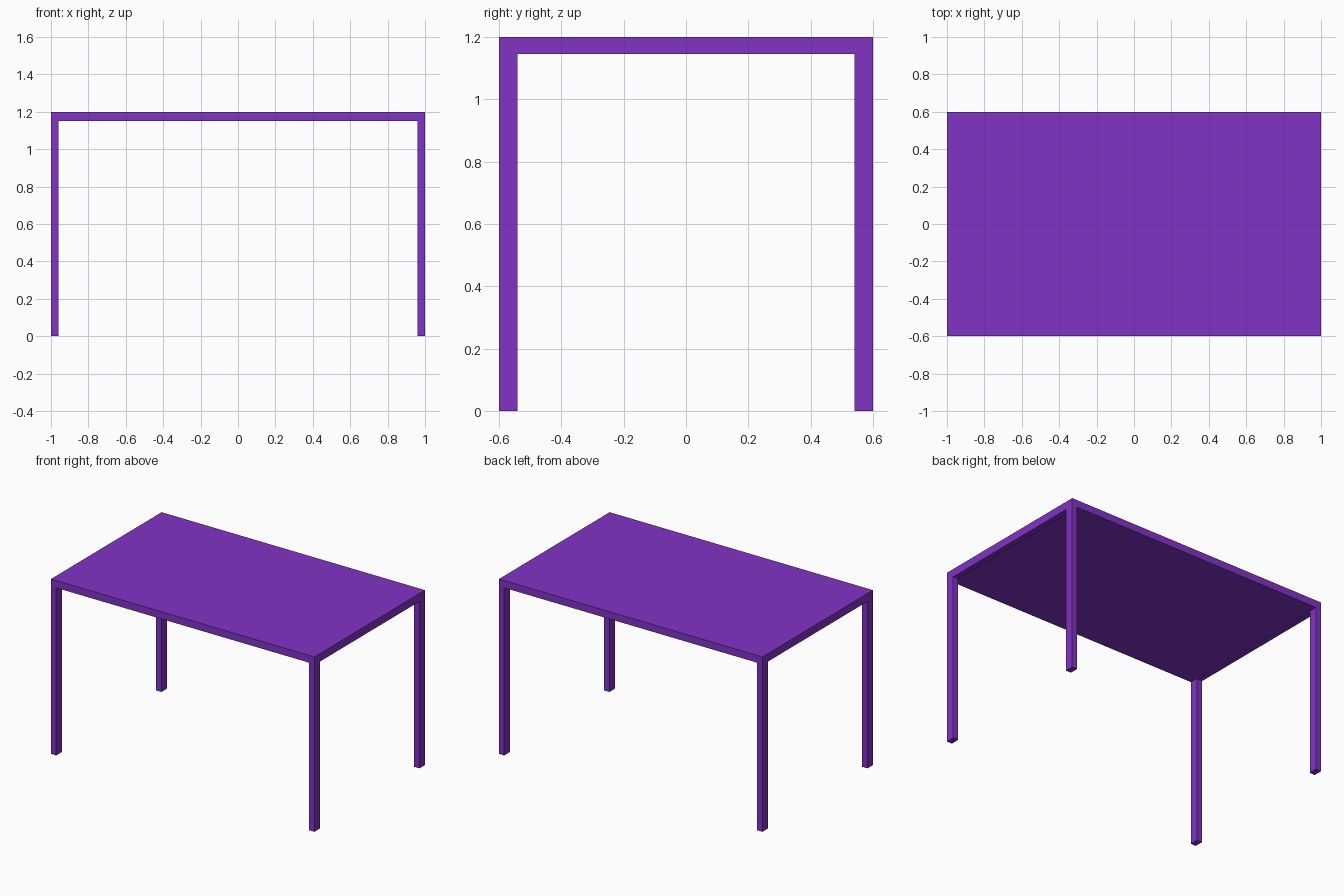
import bpy

if "Cube" in bpy.data.objects:
    bpy.data.objects.remove(bpy.data.objects["Cube"])

mat = bpy.data.materials.new("purple_paint")
mat.diffuse_color = (0.22, 0.033, 0.56, 1)
mat.use_nodes = True
mat.node_tree.nodes["Principled BSDF"].inputs["Base Color"].default_value = mat.diffuse_color


def box(name, x0, x1, y0, y1, z0, z1):
    bpy.ops.mesh.primitive_cube_add(
        size=1, location=((x0 + x1) / 2, (y0 + y1) / 2, (z0 + z1) / 2))
    ob = bpy.context.object
    ob.name = name
    ob.scale = (x1 - x0, y1 - y0, z1 - z0)
    bpy.ops.object.transform_apply(location=True, rotation=False, scale=True)
    ob.data.materials.append(mat)
    return ob


def mirror(ob, x=True, y=False):
    m = ob.modifiers.new("mirror", 'MIRROR')
    m.use_axis = (x, y, False)


L, W, H = 1.0, 0.6, 1.2      # half length, half width, height
LX, LY, T = 0.04, 0.06, 0.05  # leg section, top thickness

# The apply above moved origins to the world centre, so mirrors are symmetric
# Table top
box("table_top", -L, L, -W, W, H - T, H)

# Four corner legs
legs = box("legs", L - LX, L, W - LY, W, 0, H - T)
mirror(legs, True, True)

# Shallow rails under both short ends, between the legs
rails = box("end_rails", L - LX, L, -W + LY, W - LY, H - T - 0.005, H - T)
mirror(rails)
